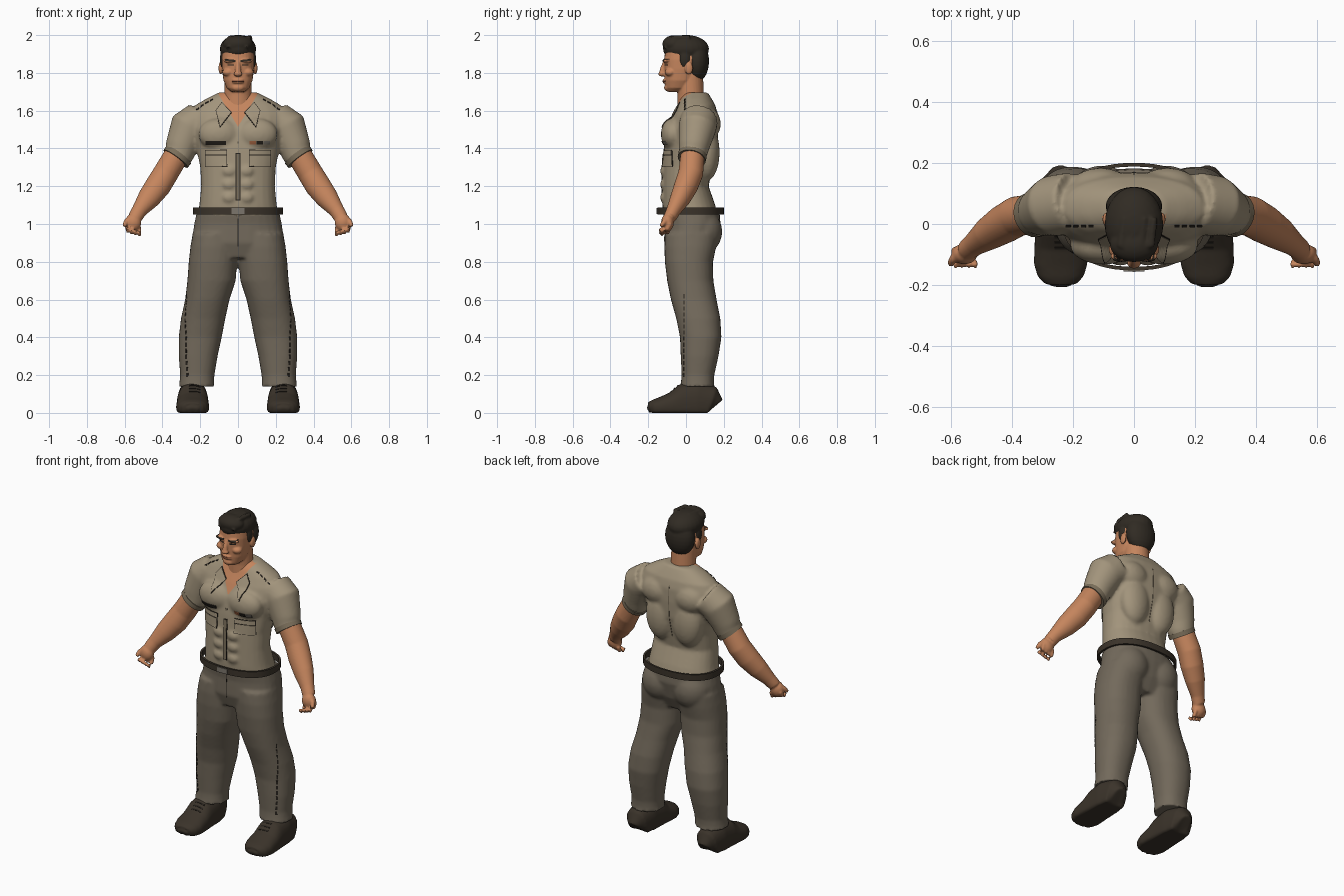
import bpy, bmesh, math
from mathutils import Vector, Matrix
from mathutils.bvhtree import BVHTree

cube = bpy.data.objects.get("Cube")
if cube:
    bpy.data.objects.remove(cube)


def material(name, *rgb):
    m = bpy.data.materials.new(name)
    m.use_nodes = True
    m.diffuse_color = (*rgb, 1)
    bsdf = next(n for n in m.node_tree.nodes if n.type == "BSDF_PRINCIPLED")
    bsdf.inputs["Base Color"].default_value = (*rgb, 1)
    return m


SKIN = material("tan skin", .56, .235, .11)
LIP = material("dark lip", .26, .09, .05)
HAIR = material("dark brown hair", .03, .024, .017)
SHIRT = material("khaki shirt", .36, .295, .2)
TRIM = material("shirt seam", .2, .16, .105)
TROUSER = material("grey brown trousers", .17, .142, .105)
LEATHER = material("dark leather", .043, .033, .023)
INK = material("black thread", .02, .016, .012)
METAL = material("dull metal", .2, .18, .15)
ORANGE = material("orange ribbon", .4, .14, .06)

BOTH = (1, -1)


def loft(bm, secs, e=2.0, n=28, flat=False, sides=(1,), cap=True):
    """Skin elliptical sections (x, y, z, a, b) along their path."""
    for s in sides:
        rings = []
        for i, (x, y, z, a, b) in enumerate(secs):
            u, v = Vector((1, 0, 0)), Vector((0, 1, 0))
            if not flat:
                p, q = secs[max(i - 1, 0)], secs[min(i + 1, len(secs) - 1)]
                t = (Vector(q[:3]) - Vector(p[:3])).normalized()
                side = Vector((0, 1, 0)) if abs(t.y) < .9 else Vector((0, 0, 1))
                u = t.cross(side).normalized()
                v = u.cross(t)
            ring = []
            for k in range(n):
                c, d = math.cos(2 * math.pi * k / n), math.sin(2 * math.pi * k / n)
                co = Vector((x, y, z)) + u * a * math.copysign(abs(c) ** (2 / e), c) \
                    + v * b * math.copysign(abs(d) ** (2 / e), d)
                ring.append(bm.verts.new((co.x * s, co.y, co.z)))
            rings.append(ring)
        for r0, r1 in zip(rings, rings[1:]):
            for k in range(n):
                bm.faces.new((r0[k], r0[k - 1], r1[k - 1], r1[k]))
        if cap:
            bm.faces.new(rings[0])
            bm.faces.new(rings[-1])


def span(rows):
    """Level sections from (z, half width, front y, back y)."""
    return [(0, (f + b) / 2, z, rx, (b - f) / 2) for z, rx, f, b in rows]


def blob(bm, c, r, sides=(1,)):
    for s in sides:
        m = Matrix.Translation((c[0] * s, c[1], c[2])) @ Matrix.Diagonal((*r, 1))
        bmesh.ops.create_uvsphere(bm, u_segments=24, v_segments=14, radius=1, matrix=m)


def finish(bm, name, mat, voxel=0, smooth=4, solid=0):
    """Fuse, soften and bake one part; returns it with its ray-cast tree."""
    bmesh.ops.recalc_face_normals(bm, faces=bm.faces)
    me = bpy.data.meshes.new(name)
    bm.to_mesh(me)
    bm.free()
    ob = bpy.data.objects.new(name, me)
    bpy.context.scene.collection.objects.link(ob)
    if voxel:
        mod = ob.modifiers.new("fuse", "REMESH")
        mod.mode, mod.voxel_size = "VOXEL", voxel
        mod = ob.modifiers.new("soften", "SMOOTH")
        mod.factor, mod.iterations = .5, smooth
    if solid:
        mod = ob.modifiers.new("thickness", "SOLIDIFY")
        mod.thickness, mod.offset = solid, 0
    bpy.context.view_layer.update()
    dg = bpy.context.evaluated_depsgraph_get()
    baked = bpy.data.meshes.new_from_object(ob.evaluated_get(dg))
    ob.modifiers.clear()
    ob.data = baked
    baked.name = name
    baked.materials.clear()
    baked.materials.append(mat)
    baked.shade_smooth()
    baked.set_sharp_from_angle(angle=math.radians(60))
    tree = BVHTree.FromPolygons([v.co for v in baked.vertices],
                                [p.vertices[:] for p in baked.polygons])
    return ob, tree


# Projection frames: (ray start from u, w; ray direction)
FRONT = (lambda u, w: (u, -1, w), (0, 1, 0))
BACK = (lambda u, w: (u, 1, w), (0, -1, 0))
LEFT = (lambda u, w: (1, u, w), (-1, 0, 0))
RIGHT = (lambda u, w: (-1, u, w), (1, 0, 0))
TOP = (lambda u, w: (u, w, 3), (0, 0, -1))


def patch(name, tree, corners, mat, frame=FRONT, off=.003, n=8):
    """Thin four-cornered plate wrapped on a surface."""
    start, d = frame
    a, b, c, e = (Vector(p) for p in corners)
    bm = bmesh.new()
    grid, depth = [], None
    for i in range(n + 1):
        for j in range(n + 1):
            p = a.lerp(b, i / n).lerp(e.lerp(c, i / n), j / n)
            o = Vector(start(*p))
            hit = tree.ray_cast(o, Vector(d))
            depth = hit[3] if hit[0] else (depth or 1)
            grid.append(bm.verts.new(o + Vector(d) * depth))
    for i in range(n):
        for j in range(n):
            k = i * (n + 1) + j
            bm.faces.new((grid[k], grid[k + 1], grid[k + n + 2], grid[k + n + 1]))
    finish(bm, name, mat, solid=2 * off)


def rect(x0, x1, z0, z1, grow=0):
    x0, x1, z0, z1 = x0 - grow, x1 + grow, z0 - grow, z1 + grow
    return [(x0, z0), (x1, z0), (x1, z1), (x0, z1)]


# Shirt: trunk, chest, back and belly muscles, sleeves
bm = bmesh.new()
loft(bm, span([(1.04, .215, -.12, .17), (1.1, .205, -.125, .155), (1.2, .195, -.125, .12),
               (1.3, .2, -.125, .14), (1.4, .22, -.118, .165), (1.5, .25, -.105, .17),
               (1.58, .255, -.07, .168), (1.63, .225, -.045, .155), (1.665, .165, -.03, .135),
               (1.697, .1, -.005, .115)]), e=2.3, flat=True)
blob(bm, (.1, -.07, 1.475), (.11, .063, .085), BOTH)
blob(bm, (.09, .112, 1.38), (.095, .066, .15), BOTH)
blob(bm, (.11, .118, 1.53), (.1, .066, .085), BOTH)
for z in (1.14, 1.21, 1.28):
    blob(bm, (.045, -.1, z), (.045, .038, .036), BOTH)
loft(bm, [(.2, .07, 1.55, .1, .1), (.26, .06, 1.51, .105, .1), (.3, .042, 1.41, .085, .082),
          (.312, .036, 1.37, .078, .074), (.33, .03, 1.345, .075, .07)], sides=BOTH)
shirt, shirt_tree = finish(bm, "shirt", SHIRT, .01, 4)

# Open neck, cut as a wedge of skin
SLOPE, NOTCH = .6, 1.515
shirt.data.materials.append(SKIN)
bm = bmesh.new()
bm.from_mesh(shirt.data)
for s in BOTH:
    faces = [f for f in bm.faces if f.calc_center_median().y < .03 and f.calc_center_median().z > 1.5]
    geom = list({g for f in faces for g in (*f.verts, *f.edges, f)})
    bmesh.ops.bisect_plane(bm, geom=geom, plane_co=(0, 0, NOTCH), plane_no=(s, 0, -SLOPE))
for f in bm.faces:
    c = f.calc_center_median()
    if c.y < .03 and abs(c.x) < SLOPE * (c.z - NOTCH):
        f.material_index = 1
bm.to_mesh(shirt.data)
bm.free()

# Sleeve cuffs
bm = bmesh.new()
loft(bm, [(.314, .035, 1.367, .08, .076), (.33, .03, 1.345, .079, .075)], sides=BOTH)
finish(bm, "sleeve_cuffs", TRIM)

# Collar, pockets, badges and seams
for s in BOTH:
    tag = "left" if s > 0 else "right"
    flap = [(.085, 1.64), (.037, 1.59), (.095, 1.515), (.115, 1.6)]
    mid = Vector((.083, 1.586))
    edge = [mid + (Vector(p) - mid) * 1.1 for p in flap]
    patch(tag + "_collar_edge", shirt_tree, [(x * s, z) for x, z in edge], INK, off=.003)
    patch(tag + "_collar", shirt_tree, [(x * s, z) for x, z in flap], SHIRT, off=.0048)
    for part, z0, z1 in (("pocket", 1.305, 1.362), ("pocket_flap", 1.367, 1.39)):
        x0, x1 = sorted((.06 * s, .17 * s))
        patch(f"{tag}_{part}_edge", shirt_tree, rect(x0, x1, z0, z1, .003), INK, off=.003)
        patch(f"{tag}_{part}", shirt_tree, rect(x0, x1, z0, z1), SHIRT, off=.0048)
    for i in range(4):
        x = s * (.14 + .025 * i)
        patch(f"{tag}_shoulder_stitch", shirt_tree, rect(x - .008, x + .008, -.009, -.003),
              INK, TOP, n=2)
patch("name_bar", shirt_tree, rect(-.17, -.065, 1.42, 1.44), INK, off=.004)
for i, m in enumerate((ORANGE, INK, METAL)):
    patch("ribbon_bar", shirt_tree, rect(.062 + .036 * i, .096 + .036 * i, 1.422, 1.44), m, off=.004)
patch("placket_edge", shirt_tree, rect(-.013, .013, 1.125, 1.375), INK)
patch("placket", shirt_tree, rect(-.009, .009, 1.13, 1.37), TRIM, off=.0045)
patch("shirt_button", shirt_tree, rect(-.006, .006, 1.425, 1.437), TRIM, off=.004, n=2)
patch("back_seam", shirt_tree, rect(-.002, .002, 1.27, 1.6), TRIM, BACK, off=.002, n=20)

# Trousers
bm = bmesh.new()
loft(bm, span([(1.065, .218, -.12, .178), (1.0, .232, -.112, .183), (.9, .246, -.115, .16),
               (.82, .22, -.09, .12)]), e=2.3, flat=True)
blob(bm, (.105, .085, .96), (.115, .107, .12), BOTH)
legs = [(.95, 0, .24, -.11, .17), (.88, 0, .252, -.115, .16), (.8, .004, .261, -.112, .143),
        (.7, .012, .268, -.1, .145), (.6, .045, .28, -.08, .162), (.5, .067, .302, -.052, .182),
        (.4, .086, .314, -.032, .188), (.3, .108, .314, -.028, .172), (.2, .125, .306, -.023, .15),
        (.16, .126, .31, -.027, .148), (.14, .122, .316, -.032, .152)]
loft(bm, [((i + o) / 2, (f + b) / 2, z, (o - i) / 2, (b - f) / 2) for z, i, o, f, b in legs],
     e=2.25, flat=True, sides=BOTH)
_, trouser_tree = finish(bm, "trousers", TROUSER, .01, 4)
for i in range(14):
    z = .19 + i * .032
    for frame in (LEFT, RIGHT):
        patch("leg_seam_stitch", trouser_tree, rect(-.013, -.007, z, z + .022), INK, frame, off=.002, n=2)
patch("fly_seam", trouser_tree, rect(-.0015, .0015, .88, 1.03), INK, off=.0015)

# Belt, buckle and back strap
bm = bmesh.new()
loft(bm, [(0, .024, z, .232, .17) for z in (1.05, 1.088)], e=2.3, n=56, flat=True, cap=False)
_, belt_tree = finish(bm, "belt", LEATHER, solid=.012)
patch("belt_buckle", belt_tree, rect(-.035, .035, 1.054, 1.084), METAL, off=.0045)

# Shoes with laces
bm = bmesh.new()
shoe = [(.15, .04, .09), (.135, .068, .14), (.06, .08, .17), (-.02, .083, .152), (-.07, .086, .11),
        (-.13, .088, .085), (-.17, .076, .07), (-.192, .055, .056), (-.202, .03, .04)]
loft(bm, [(.24, y, h * .35, w, h * .65) for y, w, h in shoe], e=2.4, sides=BOTH)
for v in bm.verts:
    v.co.z = max(v.co.z, 0)
_, shoe_tree = finish(bm, "shoes", LEATHER, .008, 2)
for s in BOTH:
    for i in range(3):
        y = -.045 - .018 * i
        patch("shoe_lace", shoe_tree, rect(.23 * s - .03, .23 * s + .03, y, y + .006), INK, TOP, n=4)

# Arms and half-closed hands
bm = bmesh.new()
loft(bm, [(.27, .05, 1.46, .06, .06), (.325, .035, 1.365, .066, .064), (.383, .025, 1.268, .067, .066),
          (.425, 0, 1.2, .068, .063), (.472, -.03, 1.137, .06, .054), (.522, -.066, 1.072, .041, .038),
          (.545, -.085, 1.035, .038, .034)], sides=BOTH)
blob(bm, (.555, -.098, 1.008), (.043, .034, .047), BOTH)
for i in range(4):
    x, z = .525 + .021 * i, .985 + .006 * i
    loft(bm, [(x, -.085, z, .012, .013), (x - .002, -.1, z - .032, .012, .012),
              (x - .004, -.125, z - .042, .011, .011), (x - .004, -.138, z - .026, .01, .01)],
         n=12, sides=BOTH)
loft(bm, [(.57, -.1, 1.03, .015, .015), (.593, -.115, 1.012, .014, .014),
          (.602, -.132, .988, .011, .011)], n=12, sides=BOTH)
finish(bm, "arms", SKIN, .006, 3)

# Head and neck
bm = bmesh.new()
loft(bm, [(0, .03, 1.6, .085, .075), (0, .025, 1.68, .073, .07), (0, .02, 1.79, .07, .07)], flat=True)
loft(bm, span([(1.7, .035, -.098, -.02), (1.72, .06, -.108, .02), (1.76, .077, -.112, .05),
               (1.82, .085, -.114, .07), (1.87, .087, -.116, .08), (1.92, .082, -.11, .08)]),
     e=2.3, flat=True)
blob(bm, (0, 0, 1.87), (.088, .112, .105))
loft(bm, [(0, -.108, 1.86, .011, .012), (0, -.122, 1.825, .014, .014), (0, -.129, 1.793, .018, .016)], n=16)
blob(bm, (0, -.128, 1.794), (.023, .018, .013))
blob(bm, (.042, -.106, 1.864), (.036, .017, .011), BOTH)
blob(bm, (.052, -.083, 1.803), (.031, .029, .022), BOTH)
blob(bm, (0, -.096, 1.722), (.034, .02, .02))
for z in (1.75, 1.762):
    blob(bm, (0, -.11, z), (.03, .013, .007))
blob(bm, (.092, .015, 1.825), (.011, .022, .034), BOTH)
_, head_tree = finish(bm, "head", SKIN, .005, 2)
patch("mouth", head_tree, rect(-.03, .03, 1.753, 1.759), LIP, off=.002)
for s in BOTH:
    brow = [(.014, 1.858), (.068, 1.864), (.066, 1.872), (.014, 1.868)]
    patch("eyebrow", head_tree, [(x * s, z) for x, z in brow], HAIR, off=.002)
    patch("eye", head_tree, rect(.037 * s - .017, .037 * s + .017, 1.838, 1.845), INK, off=.0015)

# Hair: crown, swept front, nape and sideburns
bm = bmesh.new()
blob(bm, (0, 0, 1.927), (.096, .122, .074))
blob(bm, (0, -.065, 1.953), (.08, .06, .046))
blob(bm, (0, .058, 1.862), (.093, .064, .11))
blob(bm, (.082, -.006, 1.872), (.014, .028, .045), BOTH)
for i in range(4):
    x = -.05 + .032 * i
    loft(bm, [(x, -.11, 1.93, .014, .014), (x + .008, -.07, 1.985, .014, .014),
              (x + .02, .02, 1.987, .012, .012)], n=12)
finish(bm, "hair", HAIR, .006, 3)
